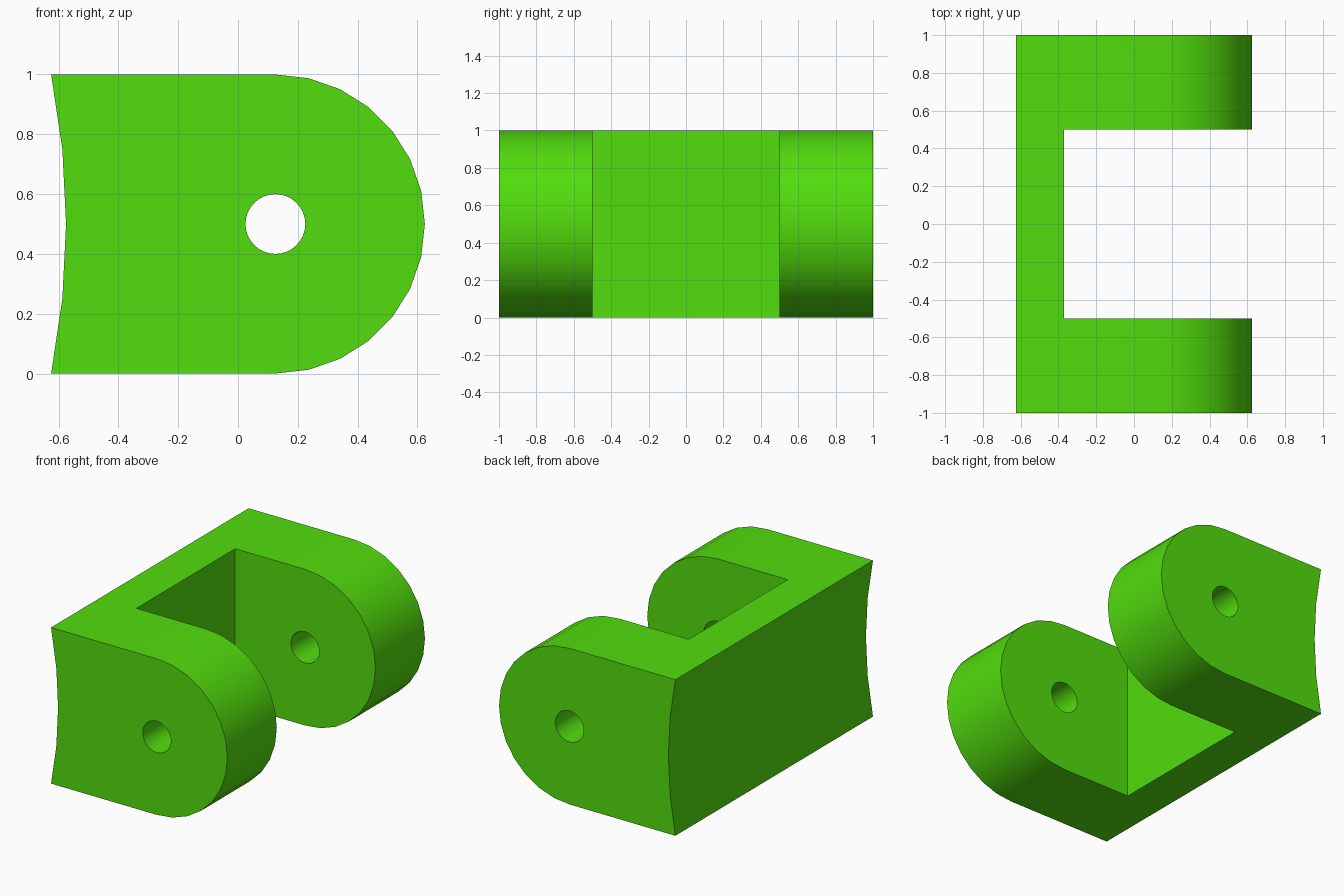
import bpy, bmesh
from math import pi, sin, cos, sqrt

if "Cube" in bpy.data.objects:
    bpy.data.objects.remove(bpy.data.objects["Cube"])


def prism(name, profile, half_width):
    """Extrude an (x, z) outline along y, centred on y = 0."""
    bm = bmesh.new()
    face = bm.faces.new([bm.verts.new((x, -half_width, z)) for x, z in profile])
    new = bmesh.ops.extrude_face_region(bm, geom=[face])["geom"]
    moved = [v for v in new if isinstance(v, bmesh.types.BMVert)]
    bmesh.ops.translate(bm, verts=moved, vec=(0, 2 * half_width, 0))
    bmesh.ops.recalc_face_normals(bm, faces=bm.faces)
    mesh = bpy.data.meshes.new(name)
    bm.to_mesh(mesh)
    bm.free()
    obj = bpy.data.objects.new(name, mesh)
    bpy.context.collection.objects.link(obj)
    return obj


def arc(cx, cz, r, start, end, steps):
    return [(cx + r * cos(start + (end - start) * i / steps),
             cz + r * sin(start + (end - start) * i / steps)) for i in range(steps + 1)]


# Bracket outline: rounded nose, shallow hollow back
nose = arc(0.125, 0.5, 0.5, -pi / 2, pi / 2, 14)
R = 2.525
back = [(-0.575 - R + sqrt(R * R - (z - 0.5) ** 2), z) for z in (1, 0.75, 0.5, 0.25, 0)]
bracket = prism("clevis_bracket", nose + back, 1.0)

# Cutters: slot between the lugs, and the pin hole
slot = prism("slot_cutter", [(-0.37, -0.5), (1, -0.5), (1, 1.5), (-0.37, 1.5)], 0.5)
hole = prism("pin_hole_cutter", arc(0.125, 0.5, 0.1, 0, 2 * pi, 32)[:-1], 1.2)

bpy.context.view_layer.objects.active = bracket
bracket.select_set(True)
for cutter in (slot, hole):
    mod = bracket.modifiers.new("cut", "BOOLEAN")
    mod.operation = "DIFFERENCE"
    mod.solver = "EXACT"
    mod.object = cutter
    bpy.ops.object.modifier_apply(modifier=mod.name)
    bpy.data.objects.remove(cutter)

# Smooth curved faces, crisp edges
bpy.ops.object.shade_smooth_by_angle(angle=pi / 6)

# Green finish
green = bpy.data.materials.new("green")
green.diffuse_color = (0.084, 0.723, 0.004, 1)
green.use_nodes = True
green.node_tree.nodes["Principled BSDF"].inputs["Base Color"].default_value = green.diffuse_color
bracket.data.materials.clear()
bracket.data.materials.append(green)
